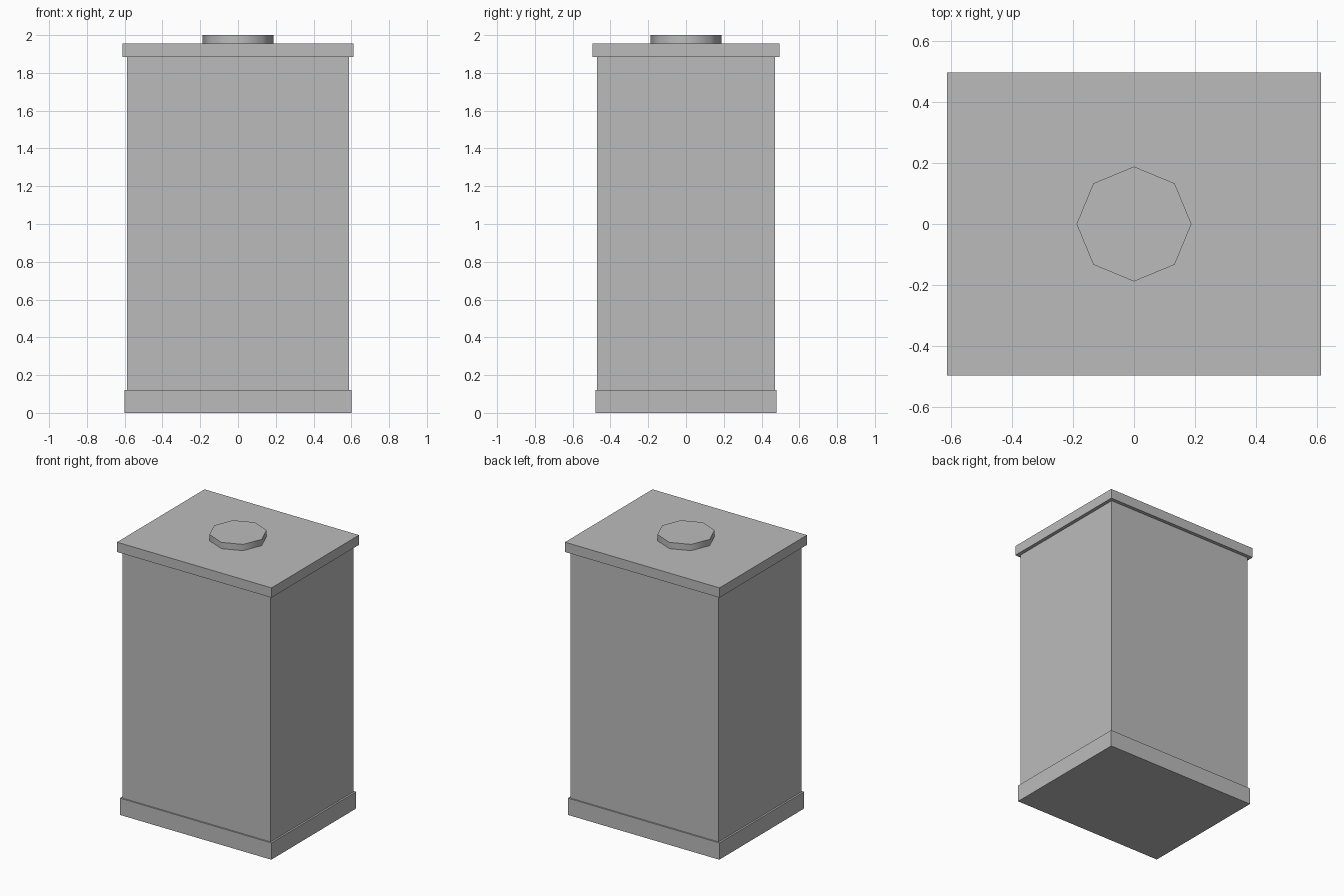
import bpy
import math

if "Cube" in bpy.data.objects:
    bpy.data.objects.remove(bpy.data.objects["Cube"])

grey = bpy.data.materials.new("plain grey")
grey.diffuse_color = (0.5, 0.5, 0.5, 1)
grey.use_nodes = True
grey.node_tree.nodes["Principled BSDF"].inputs["Base Color"].default_value = grey.diffuse_color


def box(name, half_x, half_y, z0, z1):
    """Box centred on the z axis between two heights."""
    bpy.ops.mesh.primitive_cube_add(size=1, location=(0, 0, (z0 + z1) / 2))
    obj = bpy.context.object
    obj.name = name
    obj.scale = (half_x * 2, half_y * 2, z1 - z0)
    bpy.ops.object.transform_apply(location=False, rotation=False, scale=True)
    obj.data.materials.append(grey)


# Tin: plinth, tall body and overhanging lid
box("base", 0.60, 0.48, 0.0, 0.12)
box("body", 0.587, 0.47, 0.12, 1.885)
box("lid", 0.612, 0.495, 1.885, 1.955)

# Eight-sided cap with softly shaded sides
bpy.ops.mesh.primitive_cylinder_add(vertices=8, radius=0.188, depth=0.045,
                                    location=(0, 0, 1.9775))
cap = bpy.context.object
cap.name = "cap"
cap.data.materials.append(grey)
bpy.ops.object.shade_smooth_by_angle(angle=math.radians(60))
